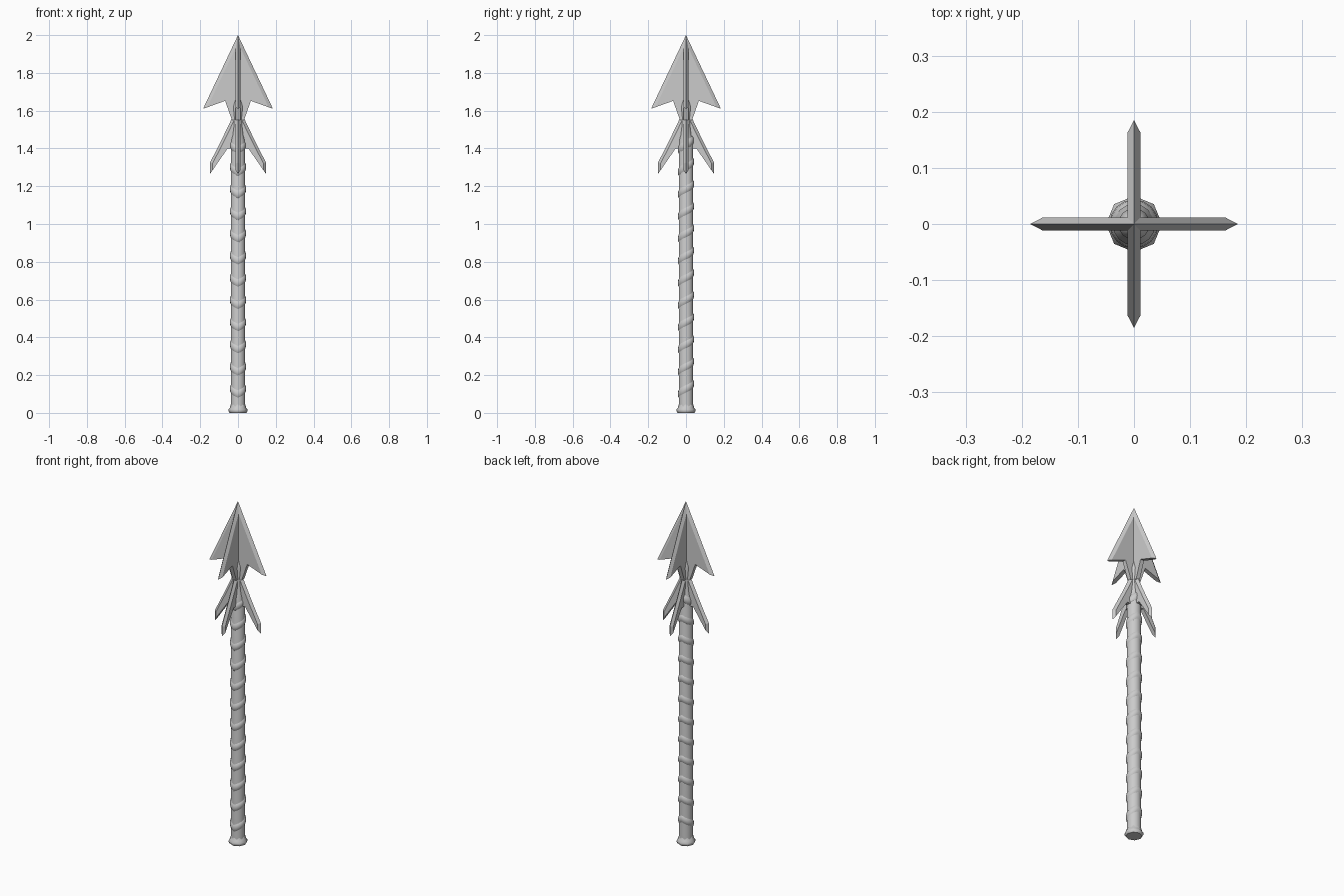
import bpy, bmesh, math
from mathutils import Matrix

if "Cube" in bpy.data.objects:
    bpy.data.objects.remove(bpy.data.objects["Cube"])

GREY = (0.6, 0.6, 0.6, 1)
steel = bpy.data.materials.new("light grey")
steel.use_nodes = True
steel.diffuse_color = GREY
steel.node_tree.nodes["Principled BSDF"].inputs["Base Color"].default_value = GREY


def finish(name, bm, smooth):
    bmesh.ops.remove_doubles(bm, verts=bm.verts, dist=1e-5)
    bmesh.ops.recalc_face_normals(bm, faces=bm.faces)
    mesh = bpy.data.meshes.new(name)
    bm.to_mesh(mesh)
    bm.free()
    mesh.materials.append(steel)
    obj = bpy.data.objects.new(name, mesh)
    bpy.context.collection.objects.link(obj)
    if smooth:
        bpy.ops.object.select_all(action="DESELECT")
        obj.select_set(True)
        bpy.context.view_layer.objects.active = obj
        bpy.ops.object.shade_smooth_by_angle(angle=math.radians(40))
    return obj


def lathe(bm, profile, sides, rise=0.0, closed=False):
    """Spin (radius, z) points round z; rise lifts the ring from front to back."""
    rings = []
    for i in range(sides):
        a = math.tau * i / sides
        lift = rise * (1 - abs(1 - 2 * i / sides))
        rings.append([bm.verts.new((r * math.sin(a), -r * math.cos(a), z + lift))
                      for r, z in profile])
    n = len(profile)
    for i in range(sides):
        p, q = rings[i], rings[(i + 1) % sides]
        for j in range(n if closed else n - 1):
            k = (j + 1) % n
            bm.faces.new((p[j], q[j], q[k], p[k]))


def blades(name, edge, ridge, back, half=0.012):
    """Four plates round the shaft, each with a ground outer edge."""
    bm = bmesh.new()
    for turn in range(4):
        spin = Matrix.Rotation(turn * math.pi / 2, 3, "Z")

        def points(outline, y):
            return [bm.verts.new(spin @ Matrix.Translation((x, y, z)).translation)
                    for x, z in outline]

        sharp = points(edge, 0)
        front, rear = points(ridge + back, -half), points(ridge + back, half)
        m = len(ridge)
        for side in (front, rear):
            bm.faces.new(side)
            for i in range(m - 1):
                bm.faces.new((sharp[i], sharp[i + 1], side[i + 1], side[i]))
        for i in range(m - 1, len(front) - 1):
            bm.faces.new((front[i], front[i + 1], rear[i + 1], rear[i]))
        bm.faces.new((sharp[-1], front[m - 1], rear[m - 1]))
    return finish(name, bm, False)


# Shaft with a narrow neck running into the head
bm = bmesh.new()
lathe(bm, [(0, 0.01), (0.038, 0.01), (0.038, 1.44), (0.03, 1.47),
           (0.022, 1.55), (0.028, 1.62), (0, 1.73)], 16)
finish("shaft", bm, True)

# Pommel at the foot
bm = bmesh.new()
lathe(bm, [(0, 0), (0.044, 0), (0.05, 0.008), (0.05, 0.018),
           (0.043, 0.028), (0.037, 0.05)], 8)
finish("pommel", bm, True)

# Slanted grip bands, low at the front and high at the back
bm = bmesh.new()
for i in range(12):
    z = 0.1 + i * 0.1175
    lathe(bm, [(0.035, z - 0.024), (0.041, z - 0.015), (0.0435, z),
               (0.041, z + 0.015), (0.035, z + 0.024)], 16, 0.055, True)
finish("grip_bands", bm, True)

# Arrow-shaped head
blades("head_blades",
       [(0, 2), (0.185, 1.61)],
       [(0, 1.96), (0.162, 1.618)],
       [(0.068, 1.652), (0.032, 1.55), (0, 1.55)])

# Swept barbs below the head
blades("lower_barbs",
       [(0.032, 1.56), (0.08, 1.46), (0.148, 1.325), (0.148, 1.265)],
       [(0.02, 1.55), (0.066, 1.455), (0.135, 1.32), (0.135, 1.284)],
       [(0.055, 1.4), (0.02, 1.4)])
